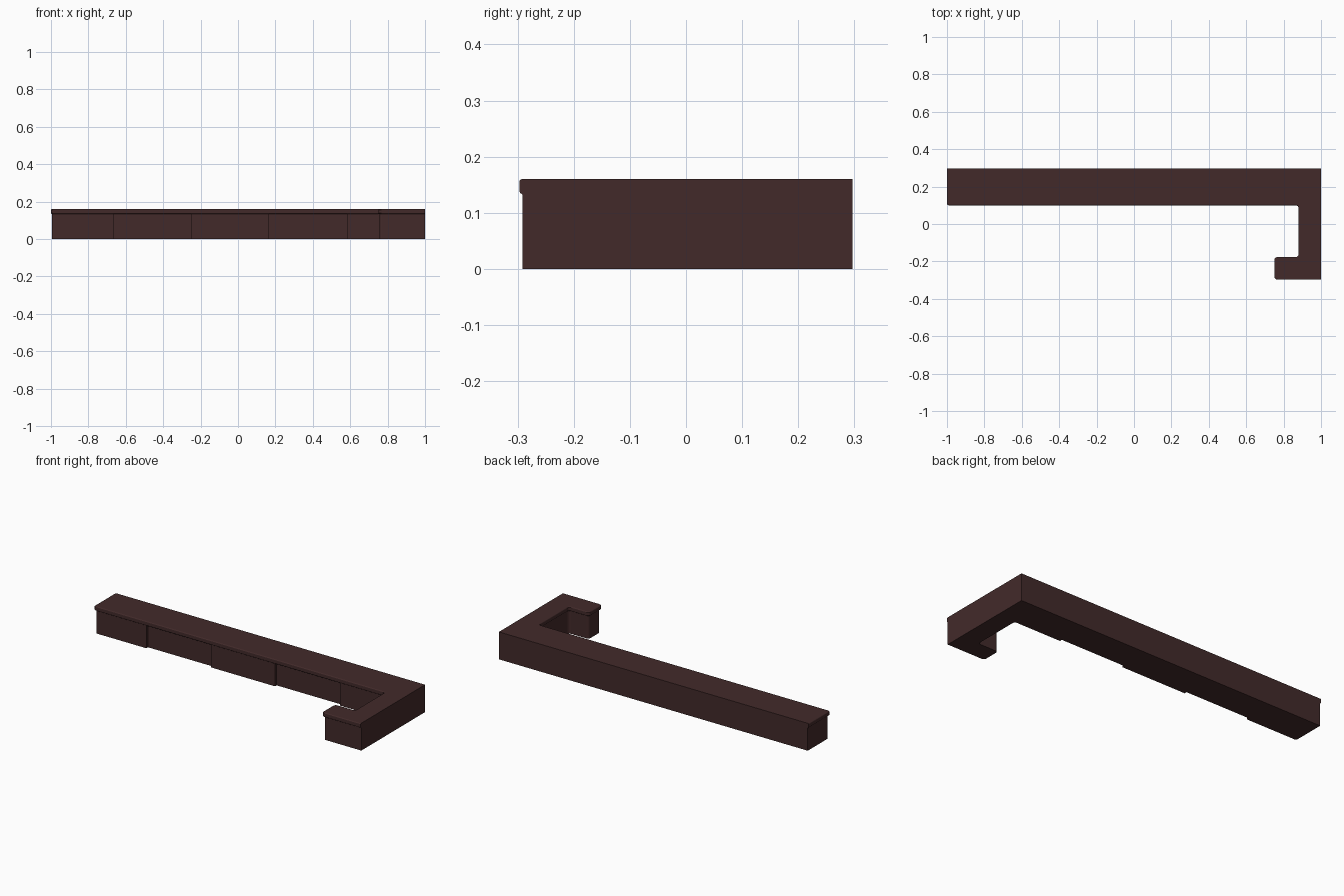
import bpy, bmesh, math
from mathutils import Vector

if "Cube" in bpy.data.objects:
    bpy.data.objects.remove(bpy.data.objects["Cube"])

wood = bpy.data.materials.new("dark_wood")
wood.diffuse_color = (0.055, 0.023, 0.023, 1)
wood.use_nodes = True
wood.node_tree.nodes["Principled BSDF"].inputs["Base Color"].default_value = wood.diffuse_color


def outline(d, steps=()):
    """J-shaped plan; d insets every side except the back and right ones."""
    r = 0.016
    corners = [((-1 + d, 0.297), 0), ((-1 + d, 0.1 + d), 0.01)]
    corners += [((x, y), 0) for x, y in steps]
    corners += [((0.88 + d, 0.1 + d), r), ((0.88 + d, -0.177 - d), r),
                ((0.75 + d, -0.177 - d), r), ((0.75 + d, -0.297 + d), r),
                ((1, -0.297 + d), 0), ((1, 0.297), 0)]
    pts = []
    for i, (p, rad) in enumerate(corners):
        p = Vector(p)
        if not rad:
            pts.append(p)
            continue
        a = (Vector(corners[i - 1][0]) - p).normalized() * rad
        b = (Vector(corners[i + 1][0]) - p).normalized() * rad
        for k in range(5):
            t = k / 4 * math.pi / 2
            pts.append(p + a * (1 - math.sin(t)) + b * (1 - math.cos(t)))
    return pts


def loft(name, layers):
    """Stack matching outlines at given heights and cap both ends."""
    bm = bmesh.new()
    rings = [[bm.verts.new((p.x, p.y, z)) for p in pts] for pts, z in layers]
    n = len(rings[0])
    for lo, hi in zip(rings, rings[1:]):
        for i in range(n):
            j = (i + 1) % n
            bm.faces.new((lo[i], lo[j], hi[j], hi[i]))
    bm.faces.new(rings[0][::-1])
    bm.faces.new(rings[-1])
    bm.normal_update()
    bmesh.ops.triangulate(bm, faces=[f for f in bm.faces if len(f.verts) > 4])
    bmesh.ops.recalc_face_normals(bm, faces=bm.faces)
    mesh = bpy.data.meshes.new(name)
    bm.to_mesh(mesh)
    bm.free()
    obj = bpy.data.objects.new(name, mesh)
    bpy.context.collection.objects.link(obj)
    mesh.materials.append(wood)


# Counter body: alternate front panels are set back
inset, recess = 0.006, 0.015
front = 0.1 + inset
steps = []
for x0, x1 in ((-0.666, -0.25), (0.165, 0.583)):
    steps += [(x0, front), (x0, front + recess), (x1, front + recess), (x1, front)]
body = outline(inset, steps)
loft("counter_body", [(body, 0), (body, 0.136)])

# Counter top with an eased, overhanging edge
loft("counter_top", [(outline(d), z) for d, z in
                     ((0.005, 0.133), (0.0015, 0.1355), (0, 0.138),
                      (0, 0.156), (0.0015, 0.1585), (0.004, 0.16))])
